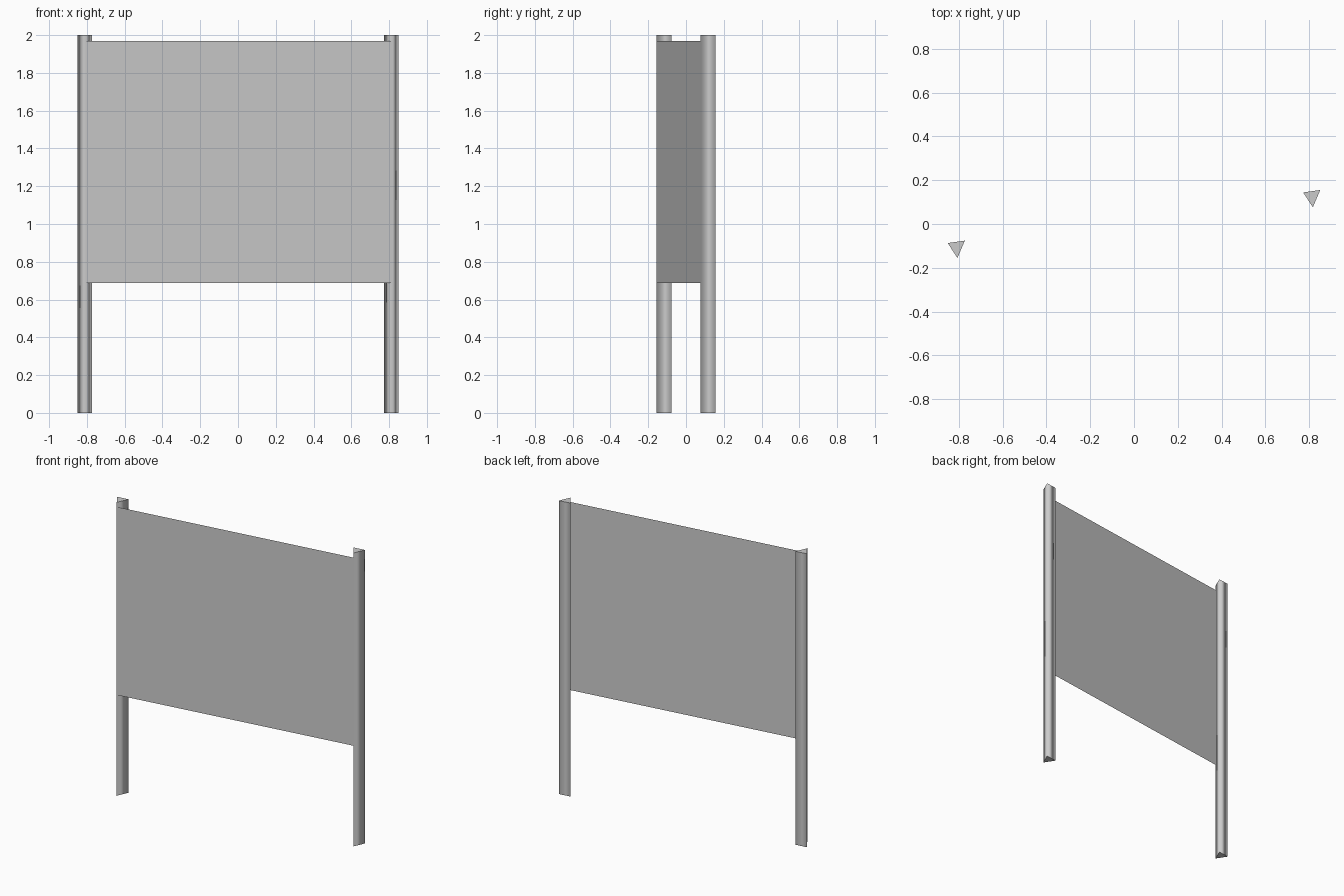
import bpy
import bmesh
from mathutils import Vector

if "Cube" in bpy.data.objects:
    bpy.data.objects.remove(bpy.data.objects["Cube"])


def finish(bm, name):
    mesh = bpy.data.meshes.new(name)
    bm.normal_update()
    bm.to_mesh(mesh)
    bm.free()
    obj = bpy.data.objects.new(name, mesh)
    bpy.context.collection.objects.link(obj)
    return obj


HEIGHT = 2.0
SPAN = Vector((1.622, 0.231))       # offset from left post to right post
PROFILE = [Vector(p) for p in ((-0.806, -0.155), (-0.772, -0.076), (-0.85, -0.087))]


# three-sided post with rounded shading and flat end caps
def post(name, offset):
    bm = bmesh.new()
    base = bm.faces.new([bm.verts.new((*(p + offset), 0)) for p in PROFILE])
    ext = bmesh.ops.extrude_face_region(bm, geom=[base], use_keep_orig=True)
    top = [v for v in ext["geom"] if isinstance(v, bmesh.types.BMVert)]
    bmesh.ops.translate(bm, verts=top, vec=(0, 0, HEIGHT))
    bmesh.ops.recalc_face_normals(bm, faces=bm.faces[:])
    for f in bm.faces:
        f.smooth = abs(f.normal.z) < 0.5
    for e in bm.edges:
        e.smooth = abs(e.verts[0].co.z - e.verts[1].co.z) > 0.5
    return finish(bm, name)


post("left_post", Vector((0, 0)))
post("right_post", SPAN)

# thin sign sheet spanning the front corners of both posts
bm = bmesh.new()
a, b = PROFILE[0], PROFILE[0] + SPAN
z0, z1 = 0.687, 1.969
bm.faces.new([bm.verts.new((p.x, p.y, z)) for p, z in ((a, z0), (b, z0), (b, z1), (a, z1))])
finish(bm, "sign_panel")
